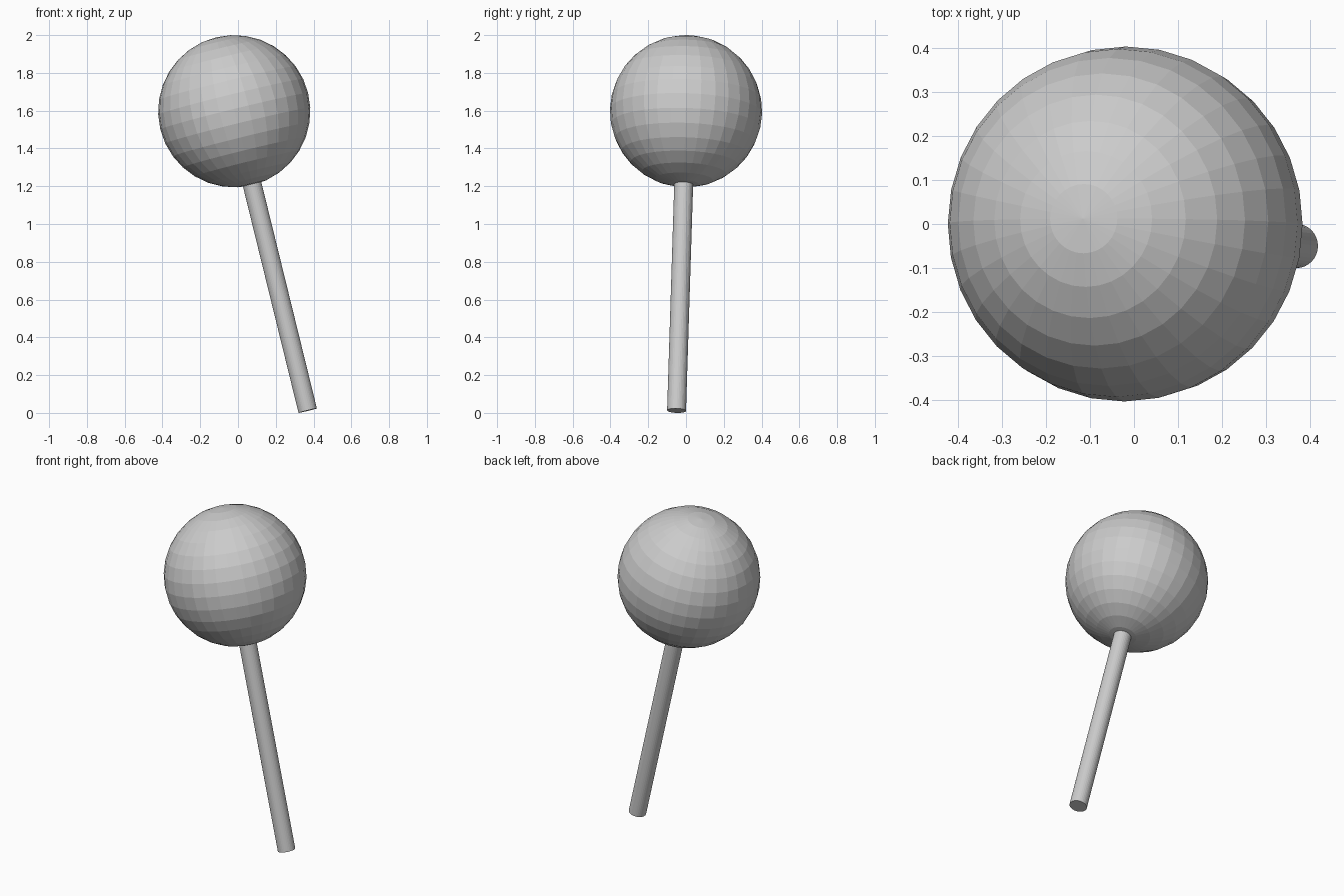
import bpy
from mathutils import Vector

if "Cube" in bpy.data.objects:
    bpy.data.objects.remove(bpy.data.objects["Cube"])

foot = Vector((0.369, -0.05, 0.012))    # centre of the stick's lower end
centre = Vector((-0.02, 0.0, 1.597))    # centre of the ball
radius = 0.403

axis = (centre - foot).normalized()
tilt = Vector((0, 0, 1)).rotation_difference(axis).to_euler()

# Faceted ball, its poles in line with the stick
bpy.ops.mesh.primitive_uv_sphere_add(segments=32, ring_count=16, radius=radius,
                                     location=centre, rotation=tilt)
bpy.context.object.name = "ball"

# Thin round stick, its top end sunk a little into the ball
top = centre - axis * (radius - 0.03)
bpy.ops.mesh.primitive_cylinder_add(vertices=32, radius=0.05, depth=(top - foot).length,
                                    location=(foot + top) / 2, rotation=tilt)
bpy.context.object.name = "stick"
